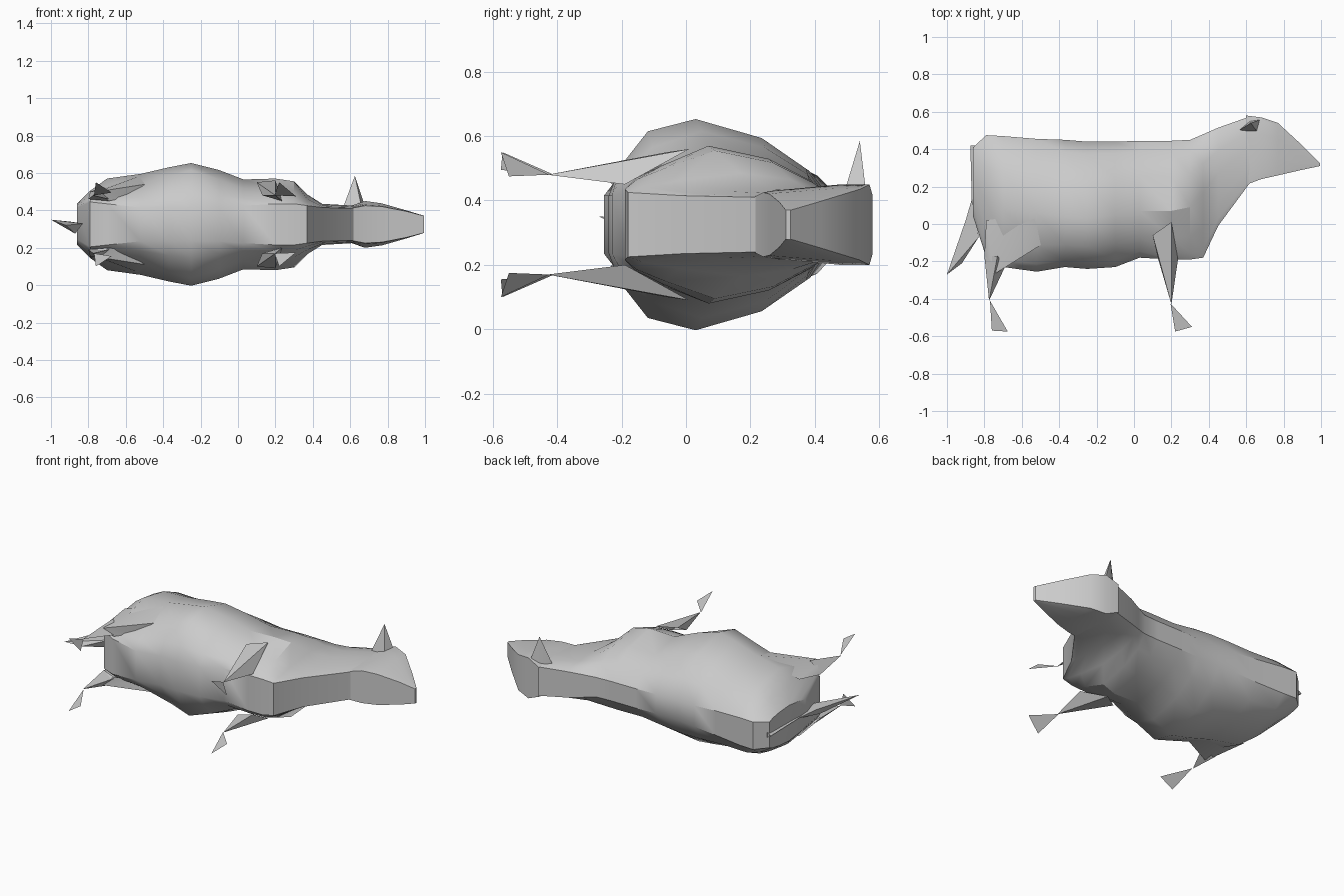
import bpy, bmesh

MID = 0.325  # the animal lies on its side: its mirror plane is z = MID

hide = bpy.data.materials.new("grey_hide")
hide.diffuse_color = (0.6, 0.6, 0.6, 1)


def make(name, verts, faces):
    mesh = bpy.data.meshes.new(name)
    mesh.from_pydata(verts, [], faces)
    bm = bmesh.new()
    bm.from_mesh(mesh)
    bmesh.ops.recalc_face_normals(bm, faces=bm.faces)
    bm.to_mesh(mesh)
    bm.free()
    mesh.materials.append(hide)
    obj = bpy.data.objects.new(name, mesh)
    bpy.context.collection.objects.link(obj)
    bpy.context.view_layer.objects.active = obj
    bpy.ops.object.select_all(action='DESELECT')
    obj.select_set(True)
    bpy.ops.object.shade_smooth_by_angle(angle=0.55)
    return obj


def loft(name, sections, cap_start=True, cap_end=True):
    """Sections: x, back y, belly y, widest y, half widths (back, middle, belly), fullness below."""
    verts, faces = [], []
    for x, top, bot, wide, wt, w, wb, full in sections:
        def point(end, we, fy, fw):
            return wide + (end - wide) * fy, we + (w - we) * fw
        half = [(top, wt), point(top, wt, 0.84, 0.42), point(top, wt, 0.5, 0.78), (wide, w),
                point(bot, wb, 0.55, full), point(bot, wb, 0.87, full * 0.45), (bot, wb)]
        verts += [(x, y, MID + z) for y, z in half]
        verts += [(x, y, MID - z) for y, z in reversed(half)]
    n = 14
    for s in range(len(sections) - 1):
        for i in range(n):
            a, b = s * n + i, s * n + (i + 1) % n
            faces.append((a, b, b + n, a + n))
    if cap_start:
        faces.append(tuple(range(n)))
    if cap_end:
        faces.append(tuple(range(len(verts) - n, len(verts))))
    return make(name, verts, faces)


def spike(name, base, tip):
    """Open base polygon drawn to a point."""
    n = len(base)
    return make(name, list(base) + [tip], [(i, (i + 1) % n, n) for i in range(n)])


def pair(builder, name, *parts):
    """Build a part on the lower flank and mirror it to the upper one."""
    def flip(p):
        return (p[0], p[1], 2 * MID - p[2])
    builder(name + "_lower", *parts)
    builder(name + "_upper", *[flip(p) if isinstance(p, tuple) else [flip(q) for q in p]
                               for p in parts])


def plate(name, corners):
    make(name, corners, [(0, 1, 2)])


# barrel of the body, rump to chest and up the neck
loft("body", [
    (-0.86, 0.41, 0.04, 0.22, 0.08, 0.11, 0.08, 0.6),
    (-0.79, 0.475, -0.18, 0.13, 0.085, 0.18, 0.12, 0.6),
    (-0.70, 0.47, -0.23, 0.08, 0.085, 0.245, 0.11, 0.6),
    (-0.52, 0.455, -0.255, 0.06, 0.075, 0.27, 0.09, 0.65),
    (-0.37, 0.45, -0.23, 0.04, 0.065, 0.305, 0.09, 0.78),
    (-0.25, 0.44, -0.24, 0.03, 0.06, 0.328, 0.09, 0.84),
    (-0.10, 0.44, -0.23, 0.05, 0.06, 0.29, 0.09, 0.75),
    (0.03, 0.445, -0.18, 0.07, 0.06, 0.24, 0.10, 0.65),
    (0.20, 0.445, -0.19, 0.07, 0.06, 0.245, 0.11, 0.55),
    (0.30, 0.45, -0.19, 0.09, 0.06, 0.23, 0.11, 0.55),
    (0.37, 0.48, -0.18, 0.17, 0.07, 0.16, 0.10, 0.6),
    (0.45, 0.515, -0.01, 0.27, 0.08, 0.11, 0.09, 0.7),
    (0.62, 0.575, 0.22, 0.42, 0.09, 0.10, 0.085, 0.7)], cap_end=False)

# boxy, wedge-shaped head
loft("head", [
    (0.60, 0.58, 0.21, 0.46, 0.09, 0.098, 0.085, 0.6),
    (0.68, 0.57, 0.24, 0.48, 0.125, 0.125, 0.10, 0.5),
    (0.77, 0.54, 0.26, 0.46, 0.11, 0.112, 0.095, 0.5),
    (0.90, 0.42, 0.29, 0.37, 0.073, 0.075, 0.07, 0.5),
    (0.995, 0.325, 0.31, 0.318, 0.045, 0.046, 0.045, 0.5)], cap_start=False)

# single raised ear
spike("ear", [(0.56, 0.50, 0.41), (0.62, 0.55, 0.41), (0.68, 0.56, 0.42),
              (0.66, 0.49, 0.42)], (0.625, 0.54, 0.585))

# hind legs: thigh, shank and flat hoof
pair(spike, "thigh",
     [(-0.51, 0.06, 0.06), (-0.43, -0.07, 0.10), (-0.54, -0.13, 0.17),
      (-0.69, -0.23, 0.20), (-0.80, -0.17, 0.19), (-0.79, 0.02, 0.15)],
     (-0.75, -0.27, 0.15))
pair(spike, "hind_shank",
     [(-0.80, -0.17, 0.19), (-0.69, -0.23, 0.19), (-0.73, -0.17, 0.12)],
     (-0.775, -0.41, 0.17))
pair(plate, "hind_hoof",
     [(-0.77, -0.41, 0.17), (-0.76, -0.57, 0.10), (-0.675, -0.575, 0.155)])

# front legs: fin running down from the shoulder, with a flat hoof
pair(spike, "front_leg",
     [(0.20, 0.01, 0.09), (0.235, -0.19, 0.20), (0.13, -0.19, 0.17), (0.10, -0.06, 0.10)],
     (0.20, -0.43, 0.17))
pair(plate, "front_hoof",
     [(0.195, -0.425, 0.17), (0.22, -0.575, 0.10), (0.31, -0.55, 0.175)])

# tail cord and its flared tuft
spike("tail_cord", [(-0.875, 0.42, 0.325), (-0.85, 0.42, 0.31), (-0.85, 0.42, 0.34)],
      (-0.865, 0.03, 0.325))
make("tail_tuft",
     [(-0.865, 0.14, 0.325), (-0.90, 0.02, 0.34), (-0.83, -0.07, 0.33),
      (-0.87, -0.07, 0.275), (-1.0, -0.27, 0.35), (-0.92, -0.21, 0.32)],
     [(0, 1, 2), (0, 2, 3), (0, 3, 1), (1, 4, 2), (2, 4, 5), (2, 5, 3), (3, 5, 4), (3, 4, 1)])
